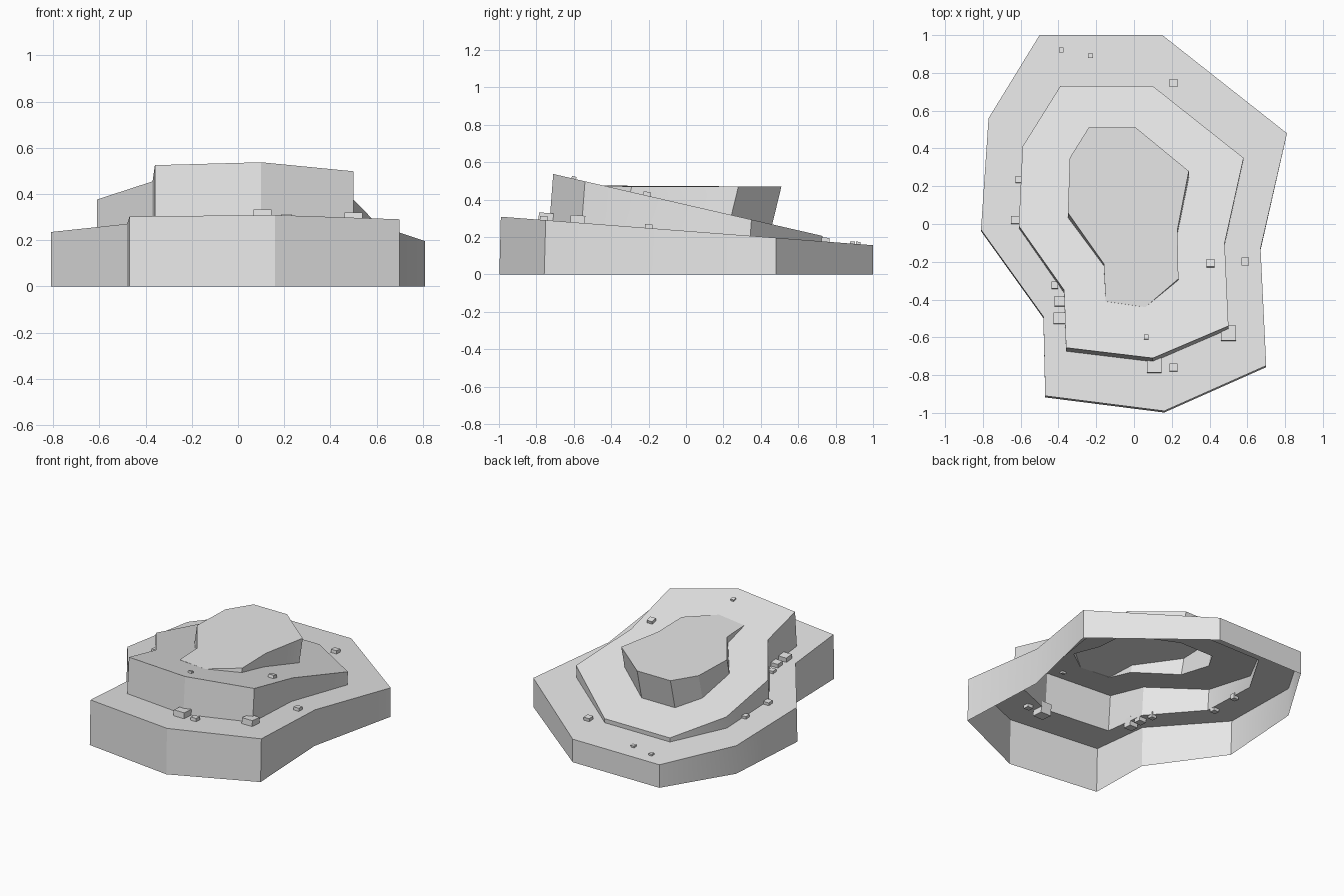
import bpy, bmesh, math
from mathutils import Matrix, Vector

cube = bpy.data.objects.get("Cube")
if cube:
    bpy.data.objects.remove(cube, do_unlink=True)

stone = bpy.data.materials.new("pale_grey_stone")
stone.use_nodes = True
colour = (0.8, 0.8, 0.8, 1)
stone.diffuse_color = colour
stone.node_tree.nodes["Principled BSDF"].inputs["Base Color"].default_value = colour

# Upper outline of each terrace, matching point for point
BASE = [(-.50, 1), (.15, 1), (.81, .48), (.67, -.13), (.70, -.75),
        (.16, -.99), (-.47, -.91), (-.48, -.49), (-.81, -.03), (-.77, .56)]
MIDDLE = [(-.39, .73), (.10, .73), (.58, .35), (.48, -.10), (.50, -.54),
          (.10, -.71), (-.36, -.655), (-.37, -.35), (-.61, -.01), (-.59, .41)]
PEAK = [(-.24, .51), (.01, .51), (.29, .28), (.23, -.03), (.235, -.29),
        (.06, -.44), (-.15, -.41), (-.16, -.21), (-.35, .06), (-.34, .35)]
BASE_SLOPE, MIDDLE_SLOPE = .0765, .23


def base_z(y):
    return .233 - BASE_SLOPE * y


def middle_z(y):
    return .374 - MIDDLE_SLOPE * y


def peak_z(y):
    return max(.47, middle_z(y))


def foot(outline, top, ground, slope):
    """Drop an outline to the terrace below, along that terrace's normal."""
    points = []
    for x, y in outline:
        y -= slope * (top(y) - ground(y))
        points.append((x, y, ground(y)))
    return points


def crest(outline, top):
    return [(x, y, top(y)) for x, y in outline]


def finish(bm, name):
    mesh = bpy.data.meshes.new(name)
    bm.to_mesh(mesh)
    bm.free()
    mesh.materials.append(stone)
    obj = bpy.data.objects.new(name, mesh)
    bpy.context.collection.objects.link(obj)
    return obj


# Terraced rock: one shell, open underneath
rings = [
    [(x, y - .008 if y < 0 else y, 0) for x, y in BASE],
    crest(BASE, base_z),
    foot(MIDDLE, middle_z, base_z, BASE_SLOPE),
    crest(MIDDLE, middle_z),
    foot(PEAK, peak_z, middle_z, MIDDLE_SLOPE),
    crest(PEAK, peak_z),
]
bm = bmesh.new()
loops = [[bm.verts.new(p) for p in ring] for ring in rings]
for low, high in zip(loops, loops[1:]):
    for i in range(len(low)):
        j = (i + 1) % len(low)
        bm.faces.new((low[j], low[i], high[i], high[j]))
bm.faces.new(loops[-1][::-1])
bmesh.ops.remove_doubles(bm, verts=bm.verts, dist=.001)
terraces = finish(bm, "rock_terraces")
bpy.context.view_layer.objects.active = terraces
terraces.select_set(True)
bpy.ops.object.shade_smooth_by_angle(angle=math.radians(30))
terraces.select_set(False)


# Loose stones, half sunk into the slope they rest on: x, y, size
def scatter(name, stones, ground, slope):
    bm = bmesh.new()
    tilt = Matrix.Rotation(-math.atan(slope), 4, 'X')
    for x, y, size in stones:
        place = Matrix.Translation(Vector((x, y, ground(y))))
        bmesh.ops.create_cube(bm, size=size, matrix=place @ tilt)
    finish(bm, name)


scatter("base_stones", [
    (-.385, .92, .025), (-.23, .89, .025), (.21, .745, .042), (-.61, .235, .036),
    (-.63, .02, .04), (-.42, -.325, .036), (-.395, -.41, .052), (-.395, -.50, .06),
    (.59, -.2, .04), (.50, -.58, .078), (.107, -.75, .078), (.21, -.76, .042),
], base_z, BASE_SLOPE)
scatter("middle_stones", [(.405, -.21, .04), (.065, -.60, .025)],
        middle_z, MIDDLE_SLOPE)
